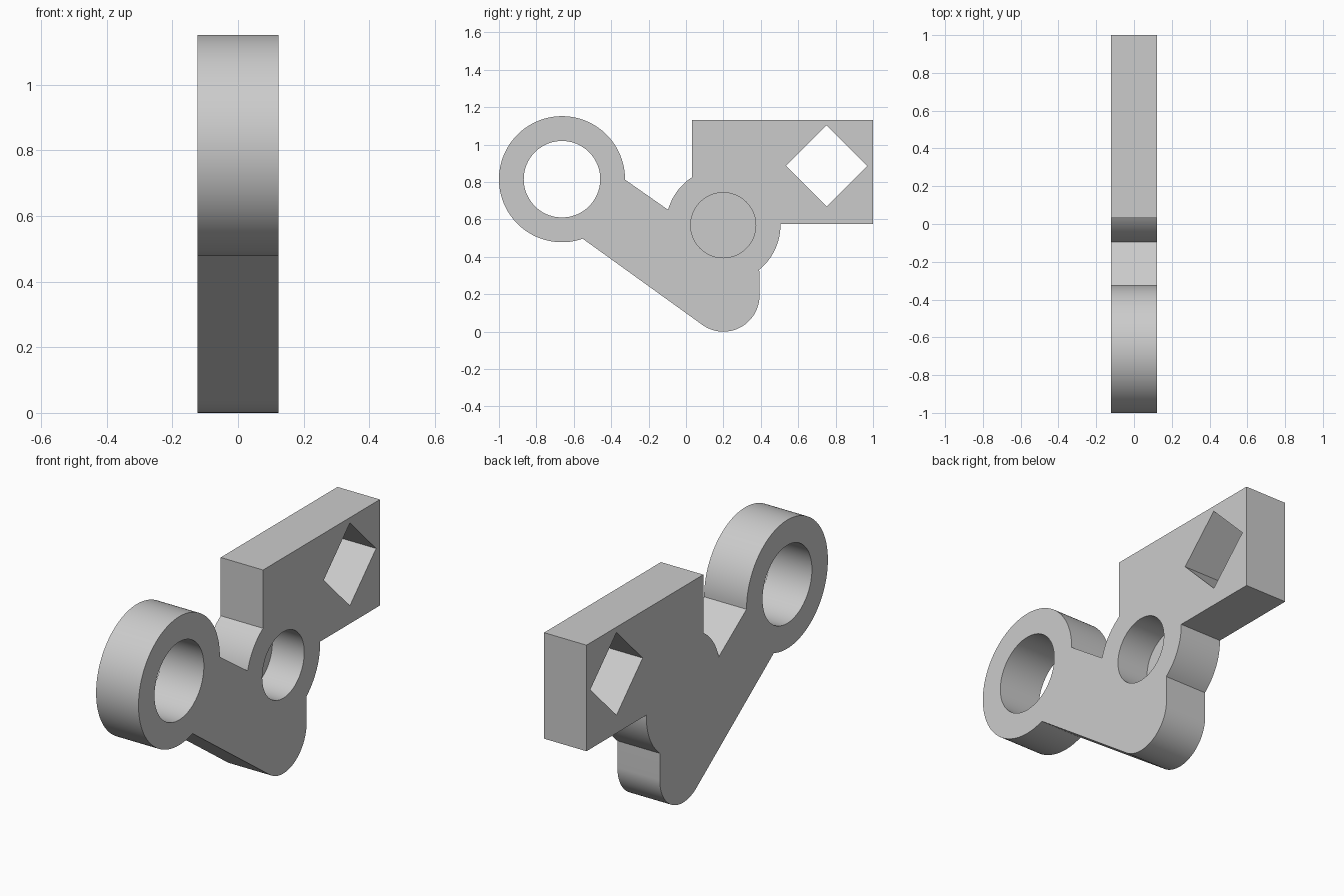
import bpy, bmesh, math

if "Cube" in bpy.data.objects:
    bpy.data.objects.remove(bpy.data.objects["Cube"])

HALF = 0.123            # half thickness of the plate
HUB = (0.199, 0.569)    # pivot hub centre (y, z)
RING = (-0.663, 0.815)  # ring centre
FOOT = (0.2, 0.193)     # rounded foot centre
SLOT = (0.7515, 0.886)  # diamond hole centre

grey = bpy.data.materials.new("plain grey")
grey.diffuse_color = (0.6, 0.6, 0.6, 1)
grey.use_nodes = True
grey.node_tree.nodes["Principled BSDF"].inputs["Base Color"].default_value = grey.diffuse_color


def arc(centre, radius, start, end, steps):
    """Points on a circle in the y-z plane, angles in degrees."""
    points = []
    for i in range(steps + 1):
        a = math.radians(start + (end - start) * i / steps)
        points.append((centre[0] + radius * math.cos(a), centre[1] + radius * math.sin(a)))
    return points


def prism(name, outline, x0, x1):
    """Extrude a counter-clockwise y-z outline from x0 to x1."""
    bm = bmesh.new()
    low = [bm.verts.new((x0, y, z)) for y, z in outline]
    high = [bm.verts.new((x1, y, z)) for y, z in outline]
    bm.faces.new(low[::-1])
    bm.faces.new(high)
    n = len(outline)
    for i in range(n):
        j = (i + 1) % n
        bm.faces.new((low[i], low[j], high[j], high[i]))
    mesh = bpy.data.meshes.new(name)
    bm.to_mesh(mesh)
    bm.free()
    mesh.materials.append(grey)
    obj = bpy.data.objects.new(name, mesh)
    bpy.context.collection.objects.link(obj)
    return obj


# lever plate: ring, arm, foot, hub and block in one outline
outline = arc(RING, 0.337, -0.4, 289.2, 96)
outline += arc(FOOT, 0.193, -125.4, 0, 40)
outline += arc(HUB, 0.306, -51, 1.1, 20)
outline += [(1, 0.575), (1, 1.131), (0.032, 1.131)]
outline += arc(HUB, 0.306, 123.1, 164.4, 16)
plate = prism("lever_plate", outline, -HALF, HALF)

# holes: ring bore, diamond socket and blind pivot bore
cutters = [
    prism("ring_bore", arc(RING, 0.2045, 0, 360, 96)[:-1], -0.3, 0.3),
    prism("diamond_socket", arc(SLOT, 0.217, 0, 360, 4)[:-1], -0.3, 0.3),
    prism("pivot_bore", arc(HUB, 0.174, 0, 360, 96)[:-1], HALF - 0.185, 0.3),
]
for cutter in cutters:
    cutter.hide_render = True
    mod = plate.modifiers.new(cutter.name, 'BOOLEAN')
    mod.operation = 'DIFFERENCE'
    mod.solver = 'EXACT'
    mod.object = cutter

# bake the cuts and clear the cutters
bpy.context.view_layer.update()
graph = bpy.context.evaluated_depsgraph_get()
baked = bpy.data.meshes.new_from_object(plate.evaluated_get(graph))
plate.modifiers.clear()
plate.data = baked
for cutter in cutters:
    bpy.data.objects.remove(cutter)

# smooth the round walls, keep the edges sharp
bpy.ops.object.select_all(action='DESELECT')
plate.select_set(True)
bpy.context.view_layer.objects.active = plate
bpy.ops.object.shade_smooth_by_angle(angle=math.radians(30))
